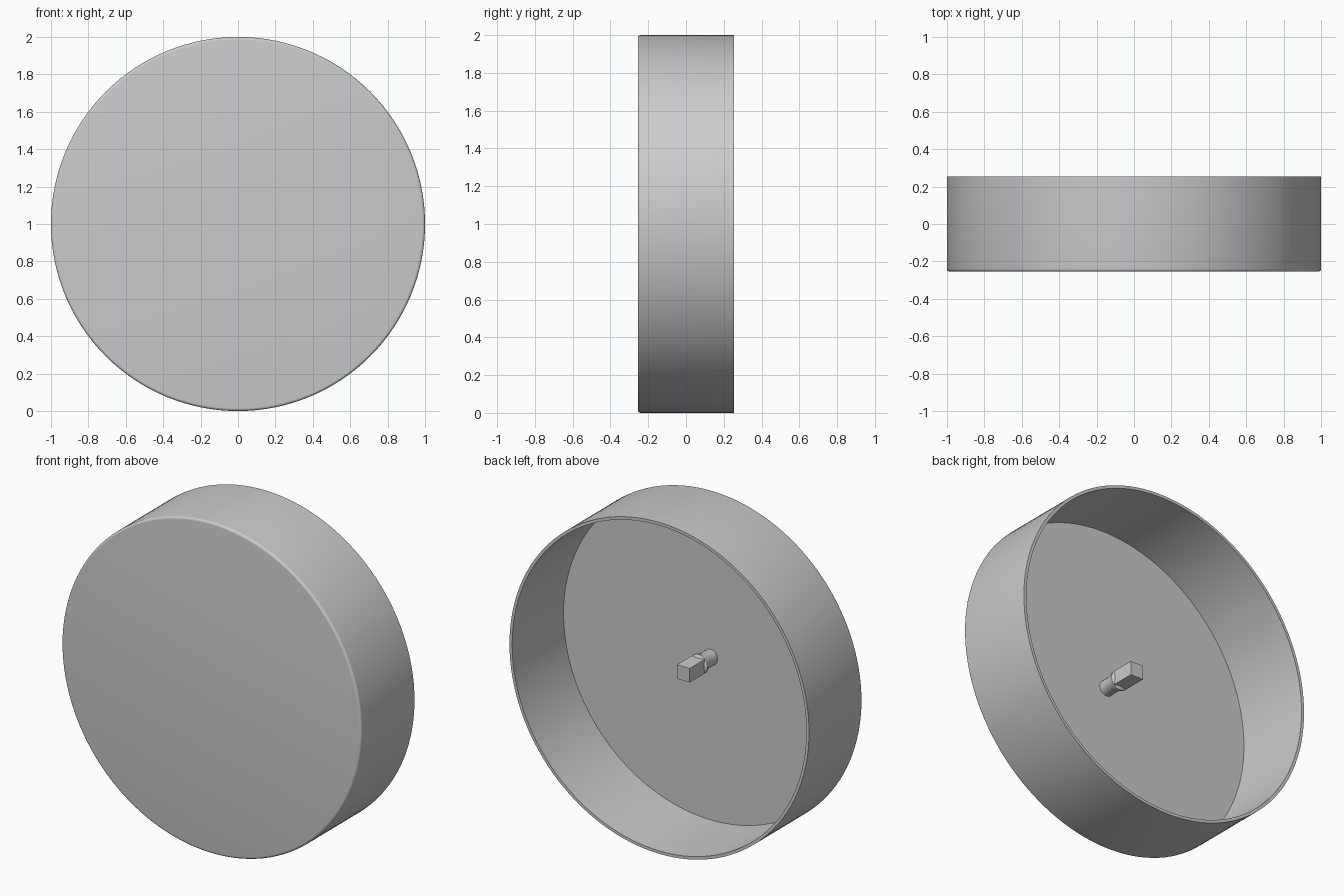
import bpy, bmesh, math
from mathutils import Matrix, Vector

old = bpy.data.objects.get("Cube")
if old:
    bpy.data.objects.remove(old, do_unlink=True)

grey = bpy.data.materials.new("plain_grey")
grey.use_nodes = True
colour = (0.6, 0.6, 0.6, 1)
grey.diffuse_color = colour
grey.node_tree.nodes["Principled BSDF"].inputs["Base Color"].default_value = colour


def finish(name, bm):
    """Turn a bmesh into a smooth-shaded object with crisp edges."""
    bmesh.ops.remove_doubles(bm, verts=bm.verts, dist=1e-5)
    bmesh.ops.recalc_face_normals(bm, faces=bm.faces)
    mesh = bpy.data.meshes.new(name)
    bm.to_mesh(mesh)
    bm.free()
    mesh.materials.append(grey)
    obj = bpy.data.objects.new(name, mesh)
    bpy.context.collection.objects.link(obj)
    bpy.ops.object.select_all(action='DESELECT')
    obj.select_set(True)
    bpy.context.view_layer.objects.active = obj
    bpy.ops.object.shade_smooth_by_angle(angle=math.radians(30))


def lathe(name, profile, steps):
    """Spin (radius, y) points about the horizontal axis at z = 1."""
    bm = bmesh.new()
    verts = [bm.verts.new((r, y, 1)) for r, y in profile]
    edges = [bm.edges.new(pair) for pair in zip(verts, verts[1:])]
    bmesh.ops.spin(bm, geom=verts + edges, cent=(0, 0, 1), axis=(0, 1, 0),
                   angle=math.tau, steps=steps)
    finish(name, bm)


FRONT, BACK, FLOOR = -0.255, 0.255, -0.235
WALL, ROUND = 0.018, 0.015

# Open drum: closed rounded front, thin wall, open back
corner = [(1 - ROUND + ROUND * math.sin(a), FRONT + ROUND - ROUND * math.cos(a))
          for a in (math.pi / 2 * i / 5 for i in range(6))]
lathe("drum_shell", [(0, FRONT)] + corner +
      [(1, BACK), (1 - WALL, BACK), (1 - WALL, FLOOR), (0, FLOOR)], 128)

# Round stem flaring into a collar
lathe("stem_collar", [(0, FLOOR), (0.047, FLOOR), (0.047, -0.16),
                      (0.06, -0.13), (0.06, -0.12), (0.043, -0.11), (0, -0.11)], 40)

# Square drive end
bm = bmesh.new()
bmesh.ops.create_cube(bm, size=1)
bmesh.ops.transform(bm, verts=bm.verts, matrix=Matrix.Translation(Vector((0, -0.05, 1)))
                    @ Matrix.Diagonal((0.085, 0.15, 0.085, 1)))
finish("square_drive", bm)
